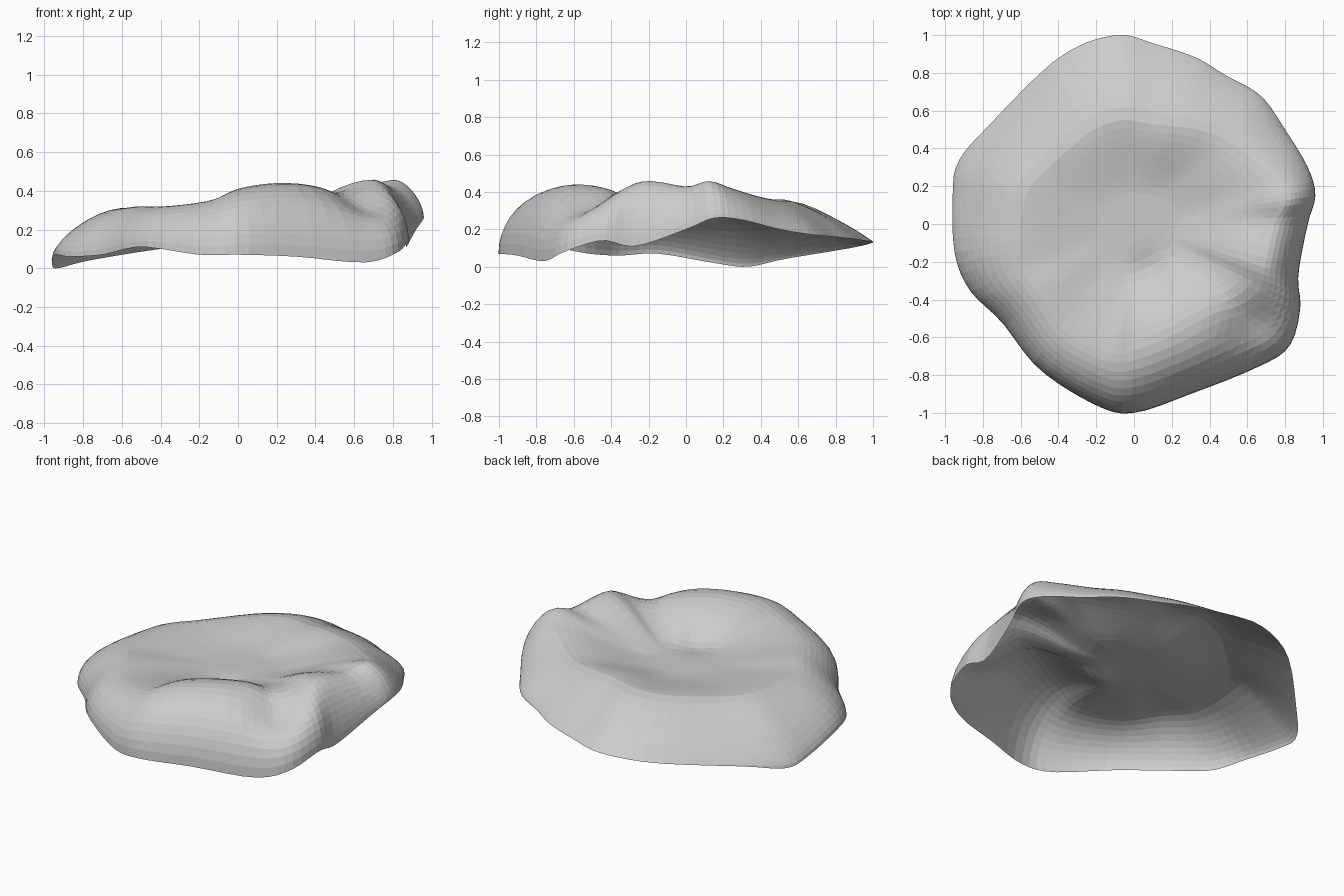
import bpy
import bmesh
import math
from mathutils import Vector

cube = bpy.data.objects.get("Cube")
if cube:
    bpy.data.objects.remove(cube, do_unlink=True)

SIDES, WALL_RINGS, TOP_RINGS = 92, 10, 13
CENTRE_HEIGHT = 0.28
ROUND_SIDE = Vector((0.3, -0.95))

# Rim stations: x, y, rim height, shoulder height, shoulder position along the radius
STATIONS = [
    (.96, .15, .26, .46, .84), (.92, .3, .25, .42, .81), (.8, .5, .2, .38, .74),
    (.67, .68, .17, .36, .68), (.48, .79, .16, .36, .64), (.33, .88, .15, .36, .59),
    (.12, .95, .14, .35, .56), (-.1, 1, .13, .34, .55),
    (-.4, .88, .1, .33, .56), (-.77, .52, .04, .31, .58), (-.93, .33, 0, .31, .59),
    (-.96, .15, .02, .31, .61), (-.95, -.15, .07, .31, .64), (-.87, -.35, .06, .31, .68),
    (-.7, -.52, .07, .32, .72), (-.5, -.77, .11, .32, .74), (-.2, -.96, .07, .35, .71),
    (0, -1, .07, .41, .67), (.3, -.9, .06, .44, .66), (.65, -.76, .03, .43, .63),
    (.82, -.65, .08, .41, .67), (.88, -.45, .14, .43, .76), (.87, -.27, .11, .46, .8),
    (.92, 0, .2, .44, .81),
]

# Local folds: x, y, radius, height change
FOLDS = [
    (.66, -.55, .17, -.09), (.1, -.26, .1, -.03), (.66, .04, .12, -.02),
    (-.03, .62, .12, .01),
]


def station_at(t):
    """Closed smooth spline through the rim stations."""
    i = int(t)
    f = t - i
    n = len(STATIONS)
    a, b, c, d = (Vector(STATIONS[(i + k) % n]) for k in (-1, 0, 1, 2))
    return b + 0.5 * f * (c - a + f * (2 * a - 5 * b + 4 * c - d + f * (3 * (b - c) + d - a)))


def fold_height(x, y, fade):
    return fade * sum(h * math.exp(-((x - fx) ** 2 + (y - fy) ** 2) / r ** 2)
                      for fx, fy, r, h in FOLDS)


def section(st):
    """Points from the rim over the shoulder towards the centre."""
    x, y, rim, top, shoulder = st
    # The front wall is round, the back slopes more evenly
    roundness = min(1, 0.57 + 0.55 * Vector((x, y)).normalized().dot(ROUND_SIDE))
    points = []
    for k in range(WALL_RINGS):
        a = k / WALL_RINGS * math.pi / 2
        s = shoulder + (1 - shoulder) * math.cos(a)
        rise = roundness * math.sin(a) + (1 - roundness) * (1 - math.cos(a) ** 1.45)
        z = rim + (top - rim) * rise
        points.append((x * s, y * s, z + fold_height(x * s, y * s, math.sin(a))))
    for k in range(TOP_RINGS):
        s = shoulder * (1 - k / TOP_RINGS)
        f = min(1, max(0, (s / shoulder - 0.25) / 0.75))
        z = CENTRE_HEIGHT + (top - CENTRE_HEIGHT) * f * f * (3 - 2 * f)
        points.append((x * s, y * s, z + fold_height(x * s, y * s, 1)))
    return points


# Thin crumpled sheet, open underneath
bm = bmesh.new()
columns = [[bm.verts.new(p) for p in section(station_at(i * len(STATIONS) / SIDES))]
           for i in range(SIDES)]
centre = bm.verts.new((0, 0, CENTRE_HEIGHT + fold_height(0, 0, 1)))
for i, left in enumerate(columns):
    right = columns[(i + 1) % SIDES]
    for k in range(len(left) - 1):
        bm.faces.new((left[k], right[k], right[k + 1], left[k + 1]))
    bm.faces.new((left[-1], right[-1], centre))
bmesh.ops.triangulate(bm, faces=[f for f in bm.faces if len(f.verts) > 3])

mesh = bpy.data.meshes.new("domed_sheet")
bm.to_mesh(mesh)
bm.free()
sheet = bpy.data.objects.new("domed_sheet", mesh)
bpy.context.collection.objects.link(sheet)

# Plain pale grey
grey = bpy.data.materials.new("pale_grey")
grey.use_nodes = True
colour = (0.6, 0.6, 0.6, 1)
grey.diffuse_color = colour
grey.node_tree.nodes["Principled BSDF"].inputs["Base Color"].default_value = colour
mesh.materials.append(grey)
